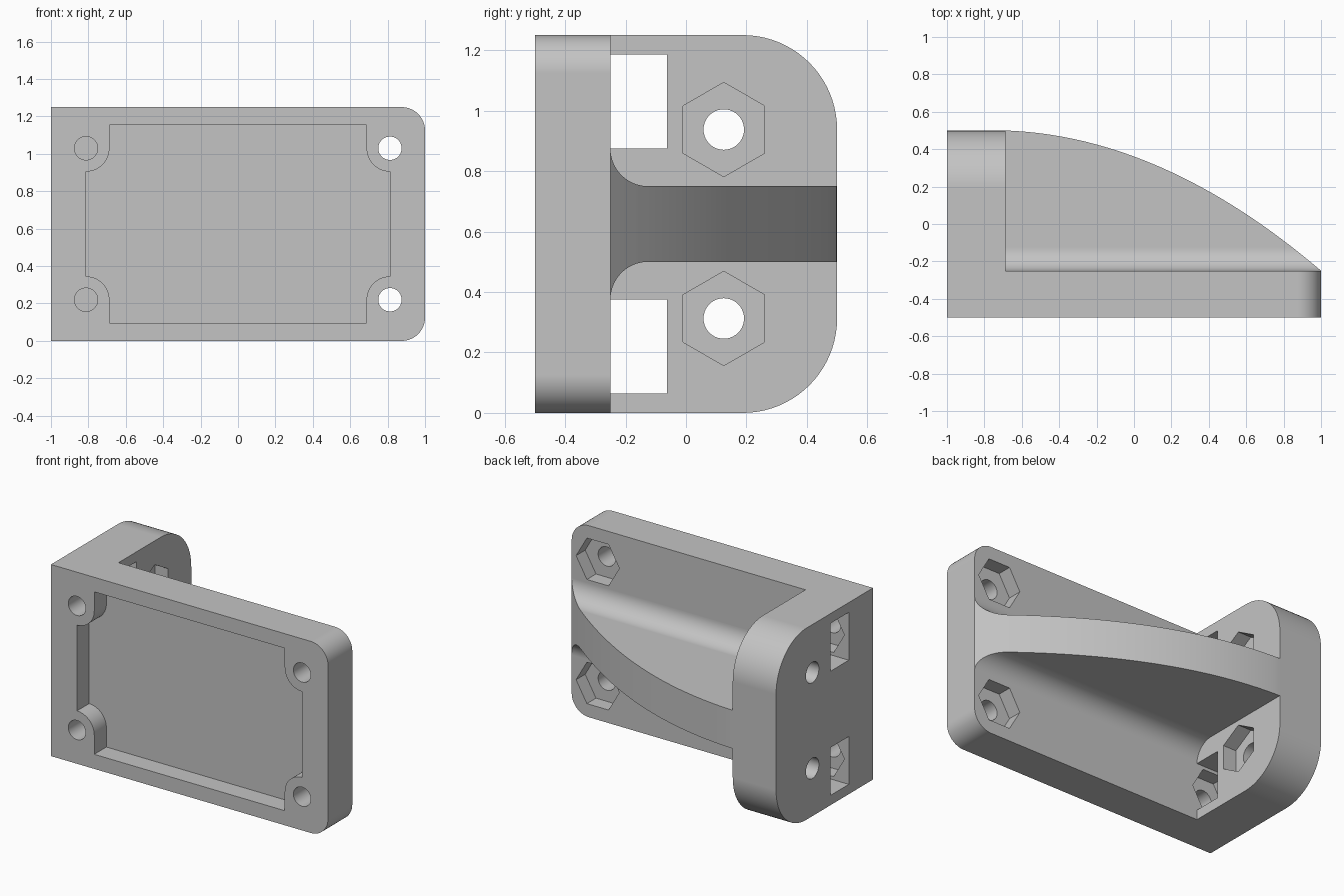
import bpy, bmesh
from math import cos, sin, radians

if "Cube" in bpy.data.objects:
    bpy.data.objects.remove(bpy.data.objects["Cube"], do_unlink=True)

grey = bpy.data.materials.new("plain_grey")
grey.use_nodes = True
colour = (0.55, 0.55, 0.55, 1)
grey.diffuse_color = colour
for node in grey.node_tree.nodes:
    if node.type == "BSDF_PRINCIPLED":
        node.inputs["Base Color"].default_value = colour

H = 1.25            # height
MID = H / 2
PLATE_BACK = -0.25
FLANGE_IN = -0.6875
HOLE_X, HOLE_Z = 0.8125, 0.405   # plate screw offsets from the centre
HEX_R, HEX_D = 0.156, 0.094      # nut pockets


def arc(cu, cv, r, start, end, steps=20):
    """Points along an arc, angles in degrees."""
    angles = [radians(start + (end - start) * i / steps) for i in range(steps + 1)]
    return [(cu + r * cos(a), cv + r * sin(a)) for a in angles]


def ring(cu, cv, r, sides, turn=0):
    return arc(cu, cv, r, turn, turn + 360, sides)[:-1]


def prism(name, points, axis, low, high):
    """Extrude a closed outline along one axis."""
    place = {"x": lambda u, v, w: (w, u, v),
             "y": lambda u, v, w: (u, w, v),
             "z": lambda u, v, w: (u, v, w)}[axis]
    bm = bmesh.new()
    lower = [bm.verts.new(place(u, v, low)) for u, v in points]
    upper = [bm.verts.new(place(u, v, high)) for u, v in points]
    bm.faces.new(lower)
    bm.faces.new(upper)
    n = len(points)
    for i in range(n):
        j = (i + 1) % n
        bm.faces.new((lower[i], lower[j], upper[j], upper[i]))
    bmesh.ops.recalc_face_normals(bm, faces=bm.faces)
    mesh = bpy.data.meshes.new(name)
    bm.to_mesh(mesh)
    bm.free()
    mesh.materials.append(grey)
    obj = bpy.data.objects.new(name, mesh)
    bpy.context.collection.objects.link(obj)
    return obj


def combine(target, tool, operation):
    mod = target.modifiers.new(operation.lower(), "BOOLEAN")
    mod.operation, mod.solver, mod.object = operation, "EXACT", tool
    bpy.context.view_layer.objects.active = target
    bpy.ops.object.modifier_apply(modifier=mod.name)
    bpy.data.objects.remove(tool, do_unlink=True)


def rect(u0, u1, v0, v1):
    return [(u0, v0), (u1, v0), (u1, v1), (u0, v1)]


# Mounting plate, rounded at its free end
r = 0.125
bracket = prism("bracket", [(-1, 0)] + arc(1 - r, r, r, -90, 0)
                + arc(1 - r, H - r, r, 0, 90) + [(-1, H)], "y", -0.5, PLATE_BACK)

# Side flange with large rounded back corners
r = 0.3125
flange = prism("flange", [(-0.5, 0)] + arc(0.5 - r, r, r, -90, 0)
               + arc(0.5 - r, H - r, r, 0, 90) + [(-0.5, H)], "x", -1, FLANGE_IN)
combine(bracket, flange, "UNION")

# Curved rib: filleted cross-section trimmed by the sweeping outline
r = 0.125
root = PLATE_BACK - 0.05
rib = prism("rib", [(root, MID - 2 * r)] + arc(PLATE_BACK + r, MID - 2 * r, r, 180, 90)
            + [(0.7, MID - r), (0.7, MID + r)]
            + arc(PLATE_BACK + r, MID + 2 * r, r, 270, 180)
            + [(root, MID + 2 * r)], "x", FLANGE_IN - 0.06, 1)
sweep = [(FLANGE_IN - 0.1, root - 0.1), (1.0, root - 0.1)]
span = 1 - FLANGE_IN
for i in range(32, -1, -1):
    t = span * i / 32
    sweep.append((FLANGE_IN + t, 0.5 - 0.036 * t - 0.242 * t * t))
sweep.append((FLANGE_IN - 0.1, 0.5))
trim = prism("rib_outline", sweep, "z", 0.2, 1.05)
combine(rib, trim, "INTERSECT")
combine(bracket, rib, "UNION")

# Shallow front recess leaving a rounded boss at each screw
r = 0.125
top, bottom = MID + HOLE_Z, MID - HOLE_Z
outline = (arc(-HOLE_X, bottom, r, 90, 0) + [(r - HOLE_X, bottom - r)]
           + [(HOLE_X - r, bottom - r)] + arc(HOLE_X, bottom, r, 180, 90)
           + arc(HOLE_X, top, r, 270, 180) + [(HOLE_X - r, top + r)]
           + [(r - HOLE_X, top + r)] + arc(-HOLE_X, top, r, 0, -90))
combine(bracket, prism("front_recess", outline, "y", -0.6, -0.375), "DIFFERENCE")

for side in (-1, 1):
    # Access windows through the flange
    z = MID + side * HOLE_Z
    window = rect(PLATE_BACK, -0.0625, z - 0.156, z + 0.156)
    combine(bracket, prism("window", window, "x", -1.1, -0.6), "DIFFERENCE")

    # Plate screw holes and nut pockets
    for end in (-1, 1):
        x = end * HOLE_X
        combine(bracket, prism("plate_hole", ring(x, z, 0.0625, 40), "y",
                               -0.6, PLATE_BACK + 0.01), "DIFFERENCE")
        combine(bracket, prism("plate_nut_pocket", ring(x, z, HEX_R, 6), "y",
                               PLATE_BACK - HEX_D, PLATE_BACK + 0.05), "DIFFERENCE")

    # Flange screw holes and nut pockets
    z = MID + side * 0.3125
    combine(bracket, prism("flange_hole", ring(0.125, z, 0.067, 40), "x",
                           -1.1, -0.6), "DIFFERENCE")
    combine(bracket, prism("flange_nut_pocket", ring(0.125, z, HEX_R, 6, 30), "x",
                           FLANGE_IN - HEX_D, FLANGE_IN + 0.1), "DIFFERENCE")

# Smooth curves, crisp edges, flat faces kept flat
bpy.ops.object.select_all(action="DESELECT")
bracket.select_set(True)
bpy.context.view_layer.objects.active = bracket
bpy.ops.object.shade_smooth_by_angle(angle=radians(25))
normals = bracket.modifiers.new("flat_face_normals", "WEIGHTED_NORMAL")
normals.keep_sharp = True
